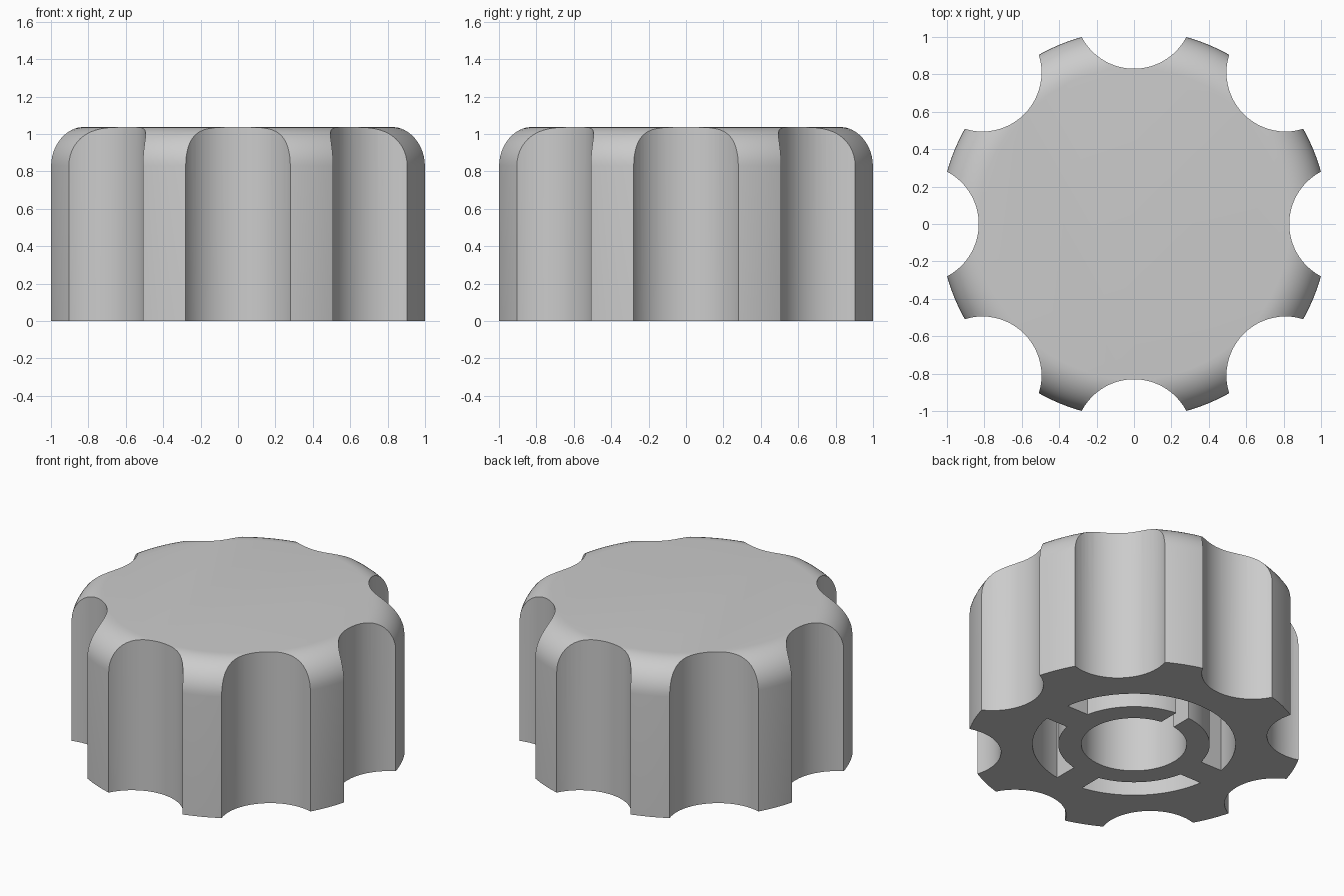
import bpy
import bmesh
from math import sin, cos, pi, tau, radians
from mathutils import Matrix

cube = bpy.data.objects.get("Cube")
if cube:
    bpy.data.objects.remove(cube, do_unlink=True)

RADIUS, HEIGHT, FILLET = 1.038, 1.037, 0.207
BORE, COLLAR, POCKET = 0.327, 0.47, 0.63
DEPTH = 0.75

grey = bpy.data.materials.new("plain grey")
grey.use_nodes = True
colour = (0.6, 0.6, 0.6, 1)
grey.diffuse_color = colour
grey.node_tree.nodes["Principled BSDF"].inputs["Base Color"].default_value = colour


def finish(name, bm, helper=True):
    bmesh.ops.recalc_face_normals(bm, faces=bm.faces)
    mesh = bpy.data.meshes.new(name)
    bm.to_mesh(mesh)
    bm.free()
    mesh.materials.append(grey)
    obj = bpy.data.objects.new(name, mesh)
    bpy.context.collection.objects.link(obj)
    if helper:
        obj.hide_render = True
    return obj


def prism(bm, points, z0, z1):
    """Extrude a closed outline between two heights."""
    face = bm.faces.new([bm.verts.new((x, y, z0)) for x, y in points])
    top = bmesh.ops.extrude_face_region(bm, geom=[face])["geom"]
    verts = [v for v in top if isinstance(v, bmesh.types.BMVert)]
    bmesh.ops.translate(bm, verts=verts, vec=(0, 0, z1 - z0))


def arc(r, a0, a1, n, cx=0, cy=0):
    return [(cx + r * cos(a0 + (a1 - a0) * i / n),
             cy + r * sin(a0 + (a1 - a0) * i / n)) for i in range(n + 1)]


def cut(target, cutter):
    mod = target.modifiers.new(cutter.name, "BOOLEAN")
    mod.operation = "DIFFERENCE"
    mod.solver = "EXACT"
    mod.object = cutter
    bpy.context.view_layer.objects.active = target
    bpy.ops.object.modifier_apply(modifier=mod.name)
    bpy.data.objects.remove(cutter, do_unlink=True)


# Knob body: a filleted cylinder, spun from its profile
bm = bmesh.new()
profile = [(0, 0), (RADIUS, 0)]
profile += arc(FILLET, 0, pi / 2, 12, RADIUS - FILLET, HEIGHT - FILLET)
profile.append((0, HEIGHT))
verts = [bm.verts.new((r, 0, z)) for r, z in profile]
edges = [bm.edges.new(pair) for pair in zip(verts, verts[1:])]
bmesh.ops.spin(bm, geom=verts + edges, axis=(0, 0, 1), cent=(0, 0, 0),
               angle=tau, steps=128, use_duplicate=False)
bmesh.ops.remove_doubles(bm, verts=bm.verts, dist=1e-4)
bmesh.ops.dissolve_limit(bm, angle_limit=radians(0.2), verts=bm.verts, edges=bm.edges)
knob = finish("grip_knob", bm, helper=False)

# Eight finger scallops around the rim
bm = bmesh.new()
for i in range(8):
    a = i * tau / 8
    ring = arc(0.316, a, a + tau, 64, 1.146 * cos(a), 1.146 * sin(a))[:-1]
    prism(bm, ring, -0.2, HEIGHT + 0.2)
cut(knob, finish("scallop_cutter", bm))

# Shaft bore
bm = bmesh.new()
prism(bm, arc(BORE, 0, tau, 64)[:-1], -0.2, DEPTH)
cut(knob, finish("bore_cutter", bm))


# Ring pocket around the collar, bridged by three straight ribs
def half_angle(r):
    from math import asin
    return asin(0.1 / r)


bm = bmesh.new()
a_out, a_in = half_angle(POCKET), half_angle(COLLAR)
for start, span in ((-pi / 2, pi / 2), (0, pi), (pi, pi / 2)):
    outline = arc(POCKET, start + a_out, start + span - a_out, int(span * 20))
    outline += arc(COLLAR, start + span - a_in, start + a_in, int(span * 20))
    prism(bm, outline, -0.2, DEPTH)
cut(knob, finish("pocket_cutter", bm))

# Split in the collar, opening the bore into the back pocket
bm = bmesh.new()
prism(bm, [(-0.05, 0.2), (0.05, 0.2), (0.05, 0.55), (-0.05, 0.55)], -0.2, DEPTH)
cut(knob, finish("collar_split_cutter", bm))

# Smooth curves, crisp rims
bpy.ops.object.select_all(action="DESELECT")
knob.select_set(True)
bpy.context.view_layer.objects.active = knob
bpy.ops.object.shade_smooth_by_angle(angle=radians(25))
